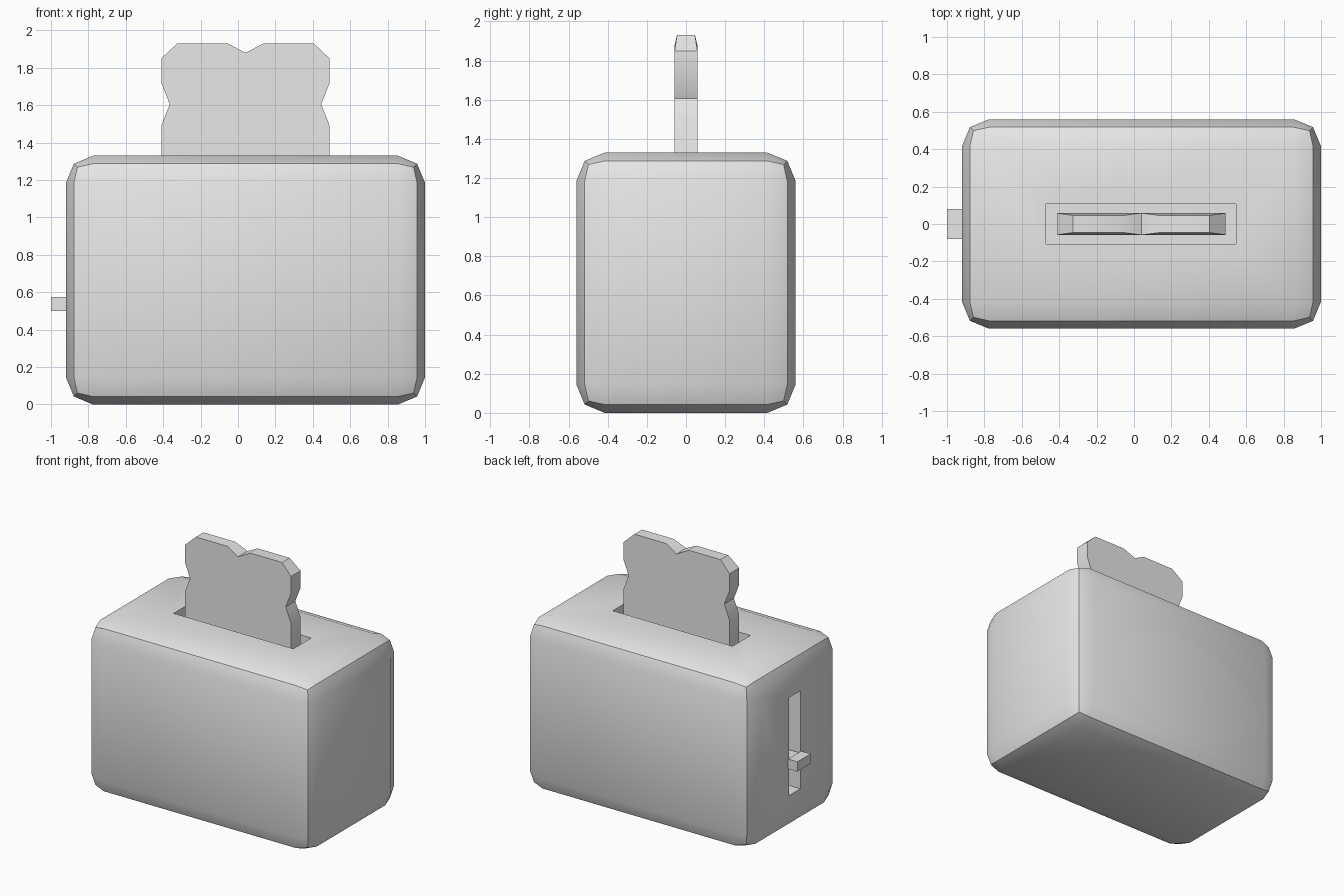
import bpy, bmesh, math
from mathutils import Vector

default = bpy.data.objects.get("Cube")
if default:
    bpy.data.objects.remove(default, do_unlink=True)

grey = bpy.data.materials.new("plain grey")
grey.use_nodes = True
grey.diffuse_color = (0.8, 0.8, 0.8, 1)
grey.node_tree.nodes["Principled BSDF"].inputs["Base Color"].default_value = (0.8, 0.8, 0.8, 1)


def to_object(name, bm):
    bmesh.ops.recalc_face_normals(bm, faces=bm.faces)
    mesh = bpy.data.meshes.new(name)
    bm.to_mesh(mesh)
    bm.free()
    mesh.materials.append(grey)
    obj = bpy.data.objects.new(name, mesh)
    bpy.context.collection.objects.link(obj)
    return obj


def box(name, low, high):
    low, high = Vector(low), Vector(high)
    bm = bmesh.new()
    bmesh.ops.create_cube(bm, size=1)
    bmesh.ops.scale(bm, vec=high - low, verts=bm.verts)
    bmesh.ops.translate(bm, vec=(low + high) / 2, verts=bm.verts)
    return to_object(name, bm)


def activate(obj):
    bpy.ops.object.select_all(action='DESELECT')
    obj.select_set(True)
    bpy.context.view_layer.objects.active = obj


def smooth(obj):
    activate(obj)
    bpy.ops.object.shade_smooth_by_angle(angle=math.radians(30))


def cut(obj, cutter):
    cutter.hide_render = True
    mod = obj.modifiers.new("cut", 'BOOLEAN')
    mod.object = cutter
    mod.operation = 'DIFFERENCE'
    mod.solver = 'EXACT'
    activate(obj)
    bpy.ops.object.modifier_apply(modifier=mod.name)
    bpy.data.objects.remove(cutter, do_unlink=True)


CENTRE = 0.04     # middle of the body along x
FLOOR = 0.85      # floor of the bread slot

# Body: rounded box with a bread slot and a lever slot
body = box("body", (-0.92, -0.56, 0), (1.0, 0.56, 1.33))
bevel = body.modifiers.new("rounding", 'BEVEL')
bevel.width = 0.145
bevel.segments = 2
bevel.limit_method = 'NONE'
activate(body)
bpy.ops.object.modifier_apply(modifier=bevel.name)
cut(body, box("bread_slot_cutter", (-0.47, -0.108, FLOOR), (0.545, 0.108, 1.5)))
cut(body, box("lever_slot_cutter", (-1.1, -0.07, 0.29), (-0.75, 0.07, 1.04)))
smooth(body)

# Bread slice: mirrored half outline, thinner along the crown
half = [(0.45, FLOOR), (0.45, 1.49), (0.405, 1.605), (0.45, 1.72),
        (0.45, 1.85), (0.365, 1.93), (0.095, 1.93)]
outline = half + [(0, 1.88)] + [(-x, z) for x, z in reversed(half)]
bm = bmesh.new()
sides = []
for sign in (-1, 1):
    ring = [bm.verts.new((CENTRE + x, sign * (0.046 if z > 1.9 else 0.058), z))
            for x, z in outline]
    bm.faces.new(ring)
    sides.append(ring)
front, back = sides
for i in range(len(outline)):
    j = (i + 1) % len(outline)
    bm.faces.new((front[i], front[j], back[j], back[i]))
smooth(to_object("bread_slice", bm))

# Lever: paddle outside the body and stem inside the slot
box("lever_paddle", (-1.0, -0.08, 0.5), (-0.92, 0.08, 0.575))
box("lever_stem", (-0.921, -0.06, 0.505), (-0.75, 0.06, 0.57))
